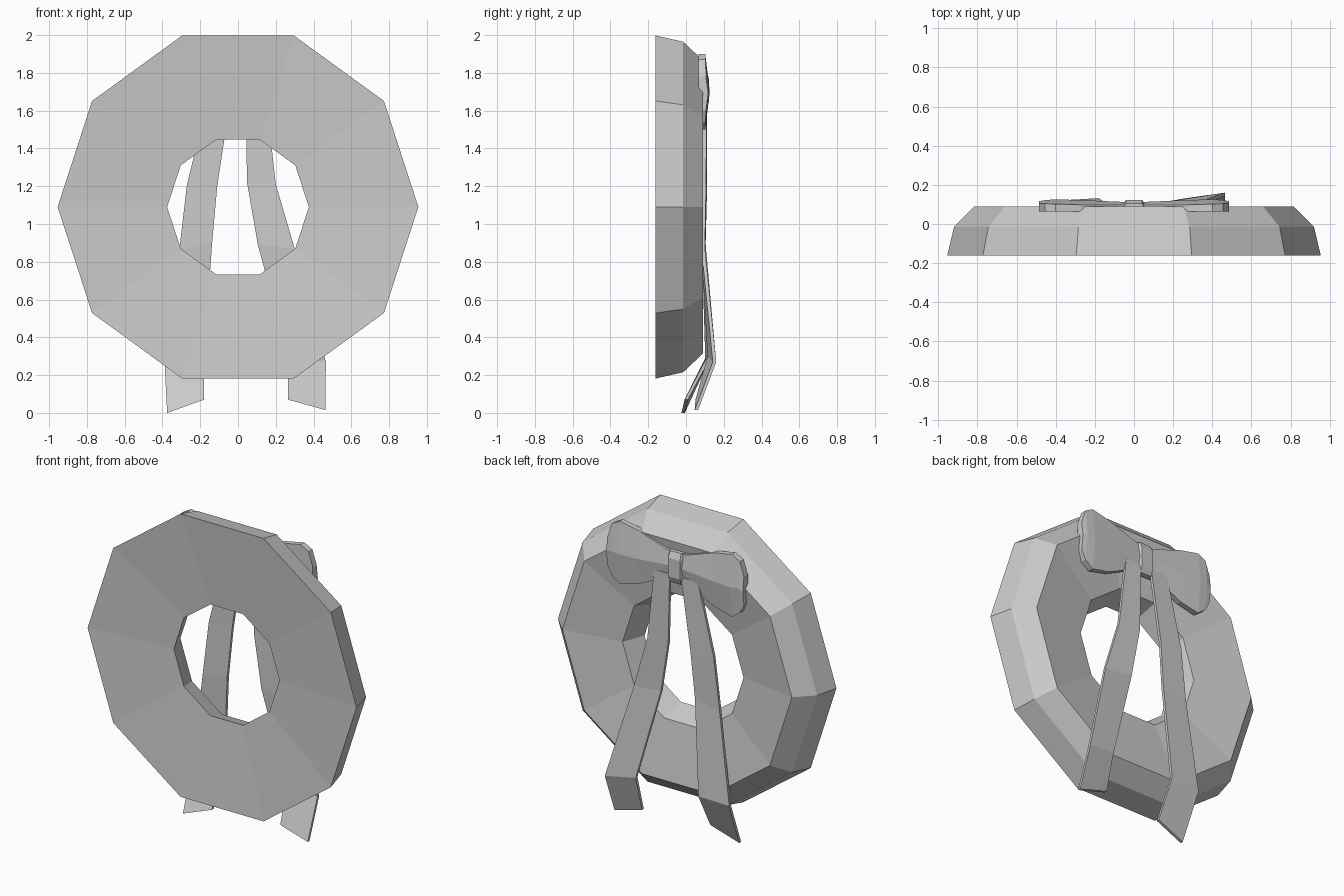
import bpy, bmesh
from math import cos, sin, pi

if "Cube" in bpy.data.objects:
    bpy.data.objects.remove(bpy.data.objects["Cube"])


def loft(name, sections, closed=False):
    """Skin a row of equal-sized cross-sections, either capped or joined end to end."""
    bm = bmesh.new()
    rows = [[bm.verts.new(p) for p in s] for s in sections]
    pairs = list(zip(rows, rows[1:]))
    if closed:
        pairs.append((rows[-1], rows[0]))
    else:
        bm.faces.new(rows[0])
        bm.faces.new(rows[-1])
    for a, b in pairs:
        for i in range(len(a)):
            j = (i + 1) % len(a)
            bm.faces.new((a[i], a[j], b[j], b[i]))
    bmesh.ops.recalc_face_normals(bm, faces=bm.faces)
    mesh = bpy.data.meshes.new(name)
    bm.to_mesh(mesh)
    bm.free()
    obj = bpy.data.objects.new(name, mesh)
    bpy.context.collection.objects.link(obj)
    return obj


# Wreath ring: dished profile (radius, y) swept around ten sides
profile = [(.955, -.162), (.92, -.015), (.815, .09), (.43, .03), (.375, -.115)]
loft("wreath_ring",
     [[(r * cos(k * pi / 5), y, 1.09 + r * sin(k * pi / 5)) for r, y in profile]
      for k in range(10)], closed=True)

# Bow loops: stations of (x, bottom z, top z, edge y, bulge y)
stations = [(.03, 1.63, 1.80, .098, .112), (.08, 1.62, 1.81, .098, .114),
            (.27, 1.53, 1.875, .098, .122), (.40, 1.50, 1.90, .102, .126),
            (.455, 1.54, 1.87, .104, .122), (.485, 1.60, 1.78, .105, .117)]
for side, name in ((1, "bow_loop_right"), (-1, "bow_loop_left")):
    loft(name, [[(side * x, .065, lo), (side * x, .065, hi), (side * x, edge, hi),
                 (side * x, bulge, (lo + hi) / 2), (side * x, edge, lo)]
                for x, lo, hi, edge, bulge in stations])

# Bow knot: short faceted band around the middle
loft("bow_knot", [[(-w, .07, z), (-.6 * w, y, z), (.6 * w, y, z), (w, .07, z)]
                  for z, w, y in ((1.61, .065, .105), (1.65, .07, .122),
                                  (1.77, .07, .122), (1.81, .065, .105))])


# Ribbon tails: pairs of edge points (inner, outer), given thickness in y
def tail(name, edges, t=.018):
    loft(name, [[(a[0], a[1], a[2]), (b[0], b[1], b[2]),
                 (b[0], b[1] - t, b[2]), (a[0], a[1] - t, a[2])] for a, b in edges])


tail("ribbon_tail_right", [
    ((.04, .110, 1.66), (.15, .110, 1.66)),
    ((.048, .112, 1.22), (.20, .106, 1.21)),
    ((.105, .104, .89), (.30, .100, .87)),
    ((.265, .132, .30), (.465, .160, .27)),
    ((.265, .068, .07), (.463, .064, .015))])
tail("ribbon_tail_left", [
    ((-.04, .108, 1.66), (-.16, .108, 1.66)),
    ((-.11, .112, 1.20), (-.27, .106, 1.21)),
    ((-.137, .104, .90), (-.31, .102, .87)),
    ((-.18, .132, .30), (-.39, .120, .29)),
    ((-.18, .010, .07), (-.375, -.006, .0))])
